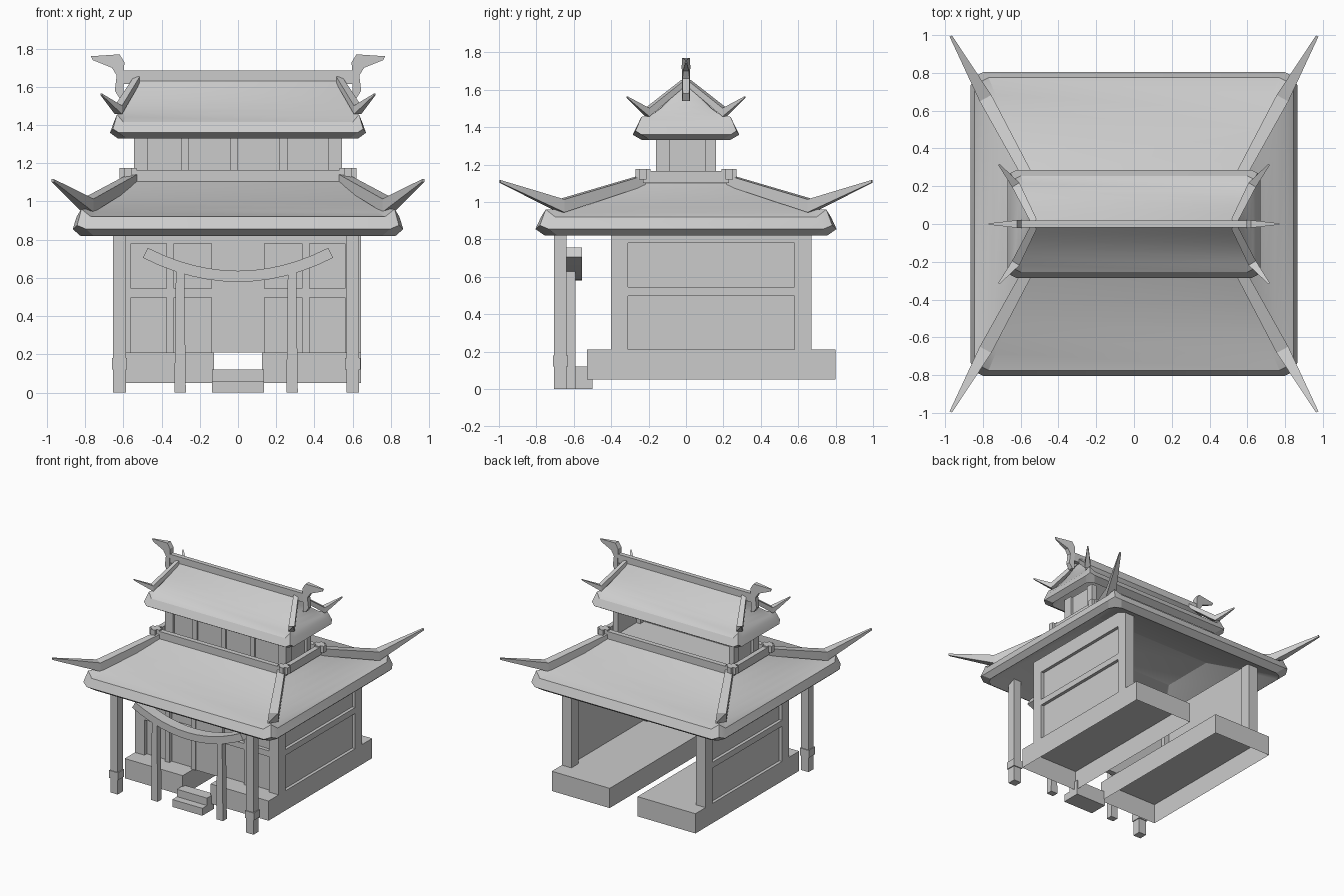
import bpy, bmesh
from math import pi, sin
from mathutils import Vector

cube = bpy.data.objects.get("Cube")
if cube:
    bpy.data.objects.remove(cube, do_unlink=True)

shade = (.6, .6, .6, 1)
grey = bpy.data.materials.new("plain_grey")
grey.use_nodes = True
grey.diffuse_color = shade
grey.node_tree.nodes["Principled BSDF"].inputs["Base Color"].default_value = shade

SIDES = (-1, 1)
SQUARE = ((-1, -1), (1, -1), (1, 1), (-1, 1))

# Main levels and outlines shared by several parts
ground, base, floor, soffit = 0, .05, .21, .87
deck, upper_top = 1.1, 1.37
wall_x, wall_front, wall_back = .645, -.4, .67
platform_front, platform_back, platform_gap = -.53, .8, .125
frame, thin = .04, .02
sill, head = .52, .8


def finish(name, bm, smooth=False):
    bmesh.ops.recalc_face_normals(bm, faces=bm.faces)
    mesh = bpy.data.meshes.new(name)
    bm.to_mesh(mesh)
    bm.free()
    mesh.materials.append(grey)
    part = bpy.data.objects.new(name, mesh)
    bpy.context.collection.objects.link(part)
    if smooth:
        bpy.ops.object.select_all(action='DESELECT')
        part.select_set(True)
        bpy.context.view_layer.objects.active = part
        bpy.ops.object.shade_smooth_by_angle(angle=.4)


def span(centre, half):
    return centre - half, centre + half


def add_box(bm, *ranges):
    """Box from its x, y and z ranges."""
    verts = bmesh.ops.create_cube(bm, size=1)["verts"]
    for v in verts:
        v.co = Vector([(a + b) / 2 + c * (b - a) for c, (a, b) in zip(v.co, ranges)])
    return verts


def boxes(name, *specs, mirrored=False):
    bm = bmesh.new()
    for xs, ys, zs in specs:
        add_box(bm, xs, ys, zs)
        if mirrored:
            add_box(bm, (-xs[1], -xs[0]), ys, zs)
    finish(name, bm)


def loft(bm, rings):
    rows = [[bm.verts.new(p) for p in ring] for ring in rings]
    for low, high in zip(rows, rows[1:]):
        for i in range(len(low)):
            bm.faces.new((low[i - 1], low[i], high[i], high[i - 1]))
    bm.faces.new(rows[0])
    bm.faces.new(rows[-1])


def cut_rectangle(half, cut, lift):
    """Rectangle with bevelled corners whose middles are raised by lift."""
    hx, hy, z = half
    ring = []
    for sx, sy in ((1, 1), (-1, 1), (-1, -1), (1, -1)):
        corner = [(sx * hx, sy * (hy - cut), z),
                  (sx * (hx - cut / 3), sy * (hy - cut / 3), z + lift),
                  (sx * (hx - cut), sy * hy, z)]
        ring += corner if sx == sy else corner[::-1]
    return ring


def hipped_roof(name, top, eave, tip, cut, drop):
    top, eave, tip = Vector(top), Vector(eave), Vector(tip)
    # Sagging slope, leaning fascia, then the underside back up to the top
    rings = []
    steps = 6
    for i in range(steps + 1):
        t = i / steps
        point = top.lerp(eave, t)
        point.z -= thin * sin(pi * t)
        rings.append(cut_rectangle(point, cut * t + .005, frame * t ** 4))
    rings.append(cut_rectangle(eave + Vector((.02, .03, -.65 * drop)), cut, thin))
    rings.append(cut_rectangle(eave - Vector((.02, .02, drop)), cut, 0))
    rings.append(cut_rectangle(top * .95, .005, 0))
    bm = bmesh.new()
    loft(bm, rings)
    finish(name, bm, smooth=True)

    # Beams run down the hips and sweep up to pointed tips
    bend = top.lerp(eave, .8) + Vector((0, 0, thin))
    bm = bmesh.new()
    for sx in SIDES:
        for sy in SIDES:
            rings = []
            for point, size in ((top, cut * .4), (bend, cut / 2), (tip, cut / 10)):
                across = Vector((tip.y - top.y, top.x - tip.x, 0)).normalized() * size
                ring = []
                for k, m in SQUARE:
                    p = point + k * across
                    ring.append((sx * p.x, sy * p.y, p.z + m * size))
                rings.append(ring)
            loft(bm, rings)
    finish(name + "_hips", bm)


# Hollow floor platforms, open underneath
bm = bmesh.new()
for s in SIDES:
    verts = add_box(bm, sorted((s * platform_gap, s * wall_x)),
                    (platform_front, platform_back), (base, floor))
    faces = {f for v in verts for f in v.link_faces}
    bottom = min(faces, key=lambda f: f.calc_center_median().z)
    bmesh.ops.delete(bm, geom=[bottom], context='FACES_ONLY')
finish("platform", bm)

# Front steps
tread, width = .06, .135
boxes("steps", *[(span(0, width), (platform_front - i * tread, -.5),
                  (floor - .03 - i * tread, floor - .09 - i * tread)[::-1])
                 for i in (1, 2)])

# Side walls: posts and rails around recessed panels
post_x = (.56, wall_x)
rail_x = (.61, wall_x)
boxes("side_walls",
      (span(.61, .01), (wall_front, wall_back), (floor, .9)),
      (post_x, (wall_front, wall_front + .09), (floor, soffit)),
      (post_x, (wall_back - .09, wall_back), (floor, soffit)),
      (rail_x, (wall_front, wall_back - thin), span(sill, frame * .6)),
      (rail_x, (wall_front, wall_back - thin), (head - thin, .9)), mirrored=True)

# Front wall, its frame and the door
frame_y = (wall_front, wall_front + frame)
boxes("front_wall", (span(0, .6), span(wall_front + frame, .01), (floor, soffit)))
boxes("front_frame",
      *[(span(x, frame / 2), frame_y, (floor, head)) for x in (.12, .355)],
      ((.12, .56), frame_y, span(sill, frame * .6)),
      ((0, .56), frame_y, (head - thin, .95)), mirrored=True)
boxes("door", (span(0, .1), (wall_front + .005, wall_front + frame), (floor, head)))

# Porch posts with collars, and the shorter posts below the hanging beam
for side, s in (("right", -1), ("left", 1)):
    outer, inner = s * .61 - .01, s * .293 - .01
    boxes(side + "_porch_post",
          (span(outer, .033), span(-.672, .033), (ground, soffit)),
          (span(outer, .04), span(-.672, .04), span(.15, .03)))
    bm = bmesh.new()
    loft(bm, [[(inner + kx * half, -.615 + ky * .025, z) for kx, ky in SQUARE]
              for half, z in ((.03, ground), (.022, .64))])
    finish(side + "_inner_post", bm)

# Sagging beam across the entrance
bm = bmesh.new()
rings = []
segments, reach, sag = 12, .485, .123
for i in range(segments + 1):
    u = 2 * i / segments - 1
    middle = Vector((reach * u, -.6, .608 + sag * u * u))
    normal = Vector((-2 * sag * u / reach, 0, 1)).normalized() * .029
    rings.append([middle + k * normal + Vector((0, m * .045, 0))
                  for m, k in SQUARE])
loft(bm, rings)
finish("hanging_beam", bm)

# Both roofs
hipped_roof("lower_roof", (.55, .23, 1.115), (.845, .775, .92), (.97, .995, 1.11), .07, .1)
hipped_roof("upper_roof", (.53, .015, 1.635), (.65, .255, 1.415), (.715, .315, 1.56), .045, .085)

# Railing around the upper storey with crossed blocks at the corners
rail_half_x, rail_half_y = .575, .23
rail_z, block_z = (deck, 1.165), (1.12, 1.175)
bm = bmesh.new()
for s in SIDES:
    x, y = s * rail_half_x, s * rail_half_y
    add_box(bm, span(0, rail_half_x), span(y, thin), rail_z)
    add_box(bm, span(x, thin), span(0, rail_half_y), rail_z)
    for t in SIDES:
        add_box(bm, span(x, .045), span(t * rail_half_y, thin), block_z)
        add_box(bm, span(x, thin), span(t * rail_half_y, .04), block_z)
finish("railing", bm)

# Upper storey, open at the back
upper_x, upper_y = .545, .16
upper_z = (deck, upper_top)
boxes("upper_front_wall", (span(0, upper_x - thin), span(thin - upper_y, .005), upper_z))
boxes("upper_front_studs", *[(span(i * .258 - thin, thin), span(-upper_y + .01, .01), upper_z)
                             for i in (-1, 0, 1)])
boxes("upper_side_walls",
      (span(upper_x - .03, .01), span(0, upper_y - .01), upper_z),
      ((.47, upper_x), (-upper_y, -.085), upper_z),
      ((.5, upper_x), (.105, upper_y), upper_z), mirrored=True)

# Ridge beam and the finials at its ends
boxes("ridge_beam", (span(0, .6), span(0, .018), (1.615, 1.685)))
outline = ((.77, 1.76), (.76, 1.74), (.66, 1.7), (.635, 1.66), (.645, 1.58),
           (.62, 1.54), (.6, 1.54), (.595, 1.73), (.62, 1.77))
for side, s in (("right", -1), ("left", 1)):
    bm = bmesh.new()
    loft(bm, [[(s * x, k * (.8 - x) / 9, z) for x, z in outline] for k in SIDES])
    finish(side + "_finial", bm)
